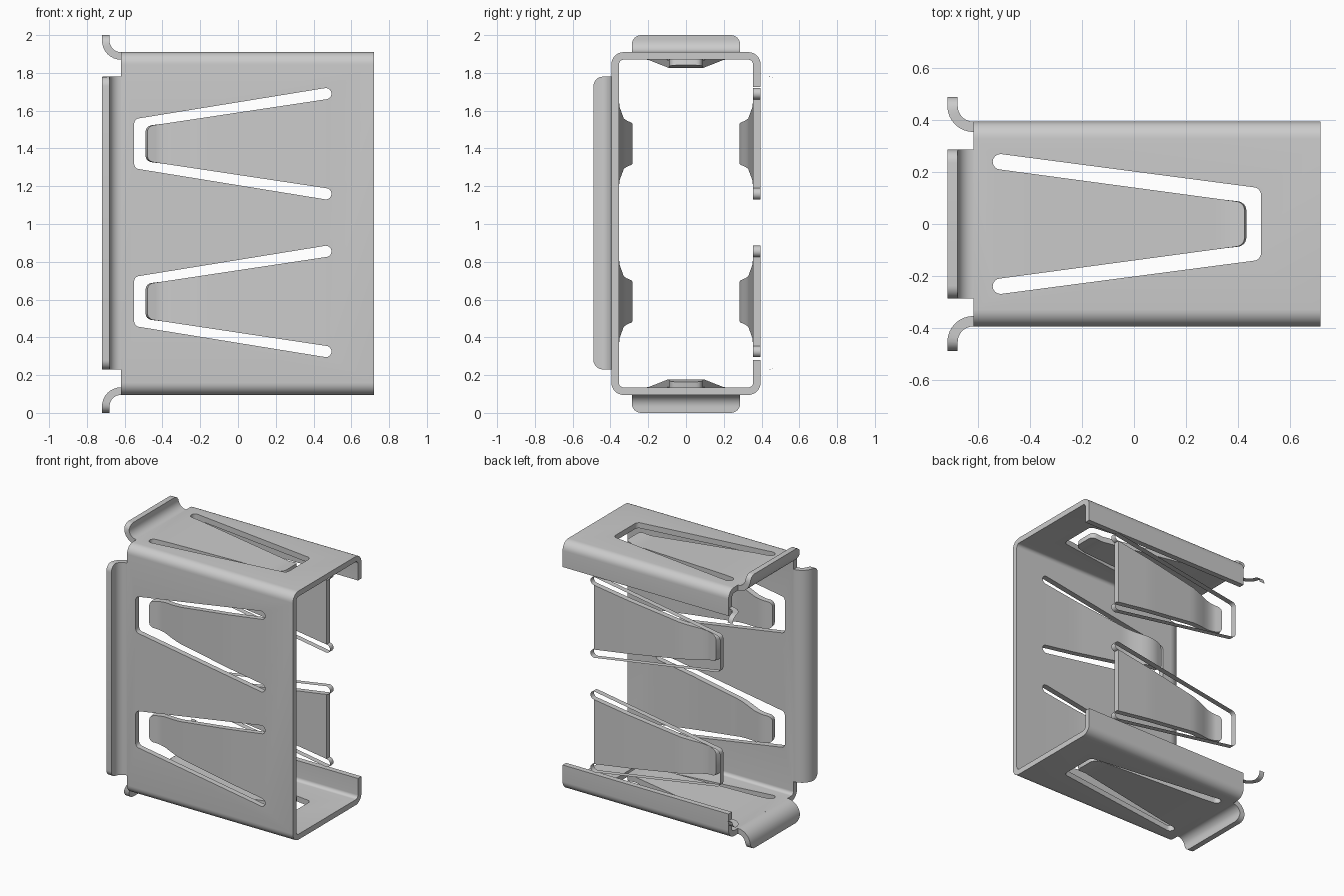
import bpy, bmesh
from math import sin, cos, pi, sqrt, hypot, radians

if "Cube" in bpy.data.objects:
    bpy.data.objects.remove(bpy.data.objects["Cube"])

T = 0.04                      # sheet thickness
Y, Z0, Z1 = 0.395, 0.095, 1.91  # shell outer limits
X0, X1 = -0.62, 0.72

# wall frames: (u along x, d depth inward from the outer face, v across)
def front(zc): return lambda u, d, v: (u, -Y + d, zc + v)
def back(zc): return lambda u, d, v: (u, Y - d, zc + v)
def top(u, d, v): return (u, v, Z1 - d)
def bottom(u, d, v): return (u, v, Z0 + d)

def make(name, verts, faces, smooth=True):
    bm = bmesh.new()
    vs = [bm.verts.new(v) for v in verts]
    for f in faces:
        bm.faces.new([vs[i] for i in f])
    bmesh.ops.recalc_face_normals(bm, faces=bm.faces)
    me = bpy.data.meshes.new(name)
    bm.to_mesh(me)
    bm.free()
    ob = bpy.data.objects.new(name, me)
    bpy.context.collection.objects.link(ob)
    if smooth:
        shade(ob)
    return ob

def shade(ob):
    bpy.ops.object.select_all(action='DESELECT')
    ob.select_set(True)
    bpy.context.view_layer.objects.active = ob
    bpy.ops.object.shade_smooth_by_angle(angle=radians(30))

def prism(name, ring, lo, hi, smooth=True):
    """Solid between two mapped copies of a closed outline."""
    n = len(ring)
    faces = [(i, (i + 1) % n, n + (i + 1) % n, n + i) for i in range(n)]
    faces += [tuple(range(n)), tuple(range(n, 2 * n))]
    return make(name, [lo(p) for p in ring] + [hi(p) for p in ring], faces, smooth)

def ribbon(name, path, frame, sides_only=False):
    """Bent sheet strip along stations (u, d, half width)."""
    verts, faces, n = [], [], len(path)
    s = 1 if path[1][0] < path[0][0] else -1
    for i, (u, d, w) in enumerate(path):
        a, b = path[max(i - 1, 0)], path[min(i + 1, n - 1)]
        tu, td = b[0] - a[0], b[1] - a[1]
        L = hypot(tu, td)
        nu, nd = s * td / L * T, -s * tu / L * T
        verts += [frame(u, d, w), frame(u, d, -w),
                  frame(u + nu, d + nd, -w), frame(u + nu, d + nd, w)]
    for i in range(n - 1):
        for k in ((1, 3) if sides_only else range(4)):
            a, b = 4 * i + k, 4 * i + (k + 1) % 4
            faces.append((a, b, b + 4, a + 4))
    if not sides_only:
        faces += [(0, 1, 2, 3), tuple(range(4 * n - 4, 4 * n))]
    return make(name, verts, faces)

def rounded(w, s, r):
    """Half width at distance s from an end with corner radius r."""
    return w if s >= r else w - r + sqrt(max(0, r * r - (r - s) ** 2))

# shell: open C section, extruded along x
def section(r):
    pts = []
    for cy, cz, a0, a1 in ((.33, .16, 0, -90), (-.33, .16, -90, -180),
                           (-.33, 1.845, 180, 90), (.33, 1.845, 90, 0)):
        for i in range(9):
            a = radians(a0 + (a1 - a0) * i / 8)
            pts.append((cy + r * cos(a), cz + r * sin(a)))
    return [(.33 + r, 0.28)] + pts + [(.33 + r, 1.725)]

shell = prism("shell", section(.065) + section(.025)[::-1],
              lambda p: (X0, p[0], p[1]), lambda p: (X1, p[0], p[1]), False)

# spring slots: tip end, tip half width, root end, root half width (outer and finger)
SIDE = dict(sgn=1, tip=-.55, wt=.135, root=.465, wr=.295, ftip=-.48, fwt=.093,
            prof=((0, 0), (.28, .003), (.72, .026), (.80, .045), (.87, .068),
                  (.93, .073), (1, .056)))
CAP = dict(sgn=-1, tip=-.49, wt=.142, root=.515, wr=.27, ftip=-.427, fwt=.083,
           prof=((0, 0), (.1, .002), (.86, .04), (.92, .043), (1, .03)))
R = 0.03

def slot_outline(c):
    """Outline from root, round the tip, back to root."""
    half = []
    for i in range(6):
        a = pi - i * pi / 10
        half.append((c['tip'] + R + R * cos(a), c['wt'] - R + R * sin(a)))
    for i in range(9):
        a = pi / 2 - i * pi / 8
        half.append((c['root'] + R * cos(a), c['wr'] - R + R * sin(a)))
    pts = [(u, -v) for u, v in half[::-1]] + half
    return [(c['sgn'] * u, v) for u, v in pts]

def finger(name, c, frame):
    u0, u1, w0 = c['root'], c['ftip'], c['wr'] - 2 * R
    fs = [i / 24 for i in range(23)] + [.94, .955, .97, .98, .99, .996, 1]
    path = []
    for f in fs:
        for (fa, da), (fb, db) in zip(c['prof'], c['prof'][1:]):
            if fa <= f <= fb:
                d = da + (db - da) * (f - fa) / (fb - fa)
        w = w0 + (c['fwt'] - w0) * f
        path.append((c['sgn'] * (u0 + (u1 - u0) * f), d,
                     rounded(w, (1 - f) * (u0 - u1), R)))
    ribbon(name, path, frame)

walls = [("front_upper", SIDE, front(1.425)), ("front_lower", SIDE, front(.59)),
         ("top", CAP, top), ("bottom", CAP, bottom)]
for name, c, fr in walls:
    cutter = prism(name + "_cutter", slot_outline(c),
                   lambda p: fr(p[0], -.05, p[1]), lambda p: fr(p[0], .1, p[1]), False)
    cutter.hide_render = True
    m = shell.modifiers.new(name, 'BOOLEAN')
    m.operation, m.solver, m.object = 'DIFFERENCE', 'EXACT', cutter
    bpy.context.view_layer.objects.active = shell
    bpy.ops.object.modifier_apply(modifier=m.name)
    bpy.data.objects.remove(cutter)
    finger(name + "_spring", c, fr)
shade(shell)

# back side: free springs with thin slot rims
for name, zc in (("back_upper", 1.425), ("back_lower", .59)):
    fr = back(zc)
    finger(name + "_spring", SIDE, fr)
    ring = slot_outline(SIDE)
    n = len(ring)
    make(name + "_slot_rim", [fr(u, d, v) for d in (0, T) for u, v in ring],
         [(i, i + 1, n + i + 1, n + i) for i in range(n - 1)])

# flared flanges at the mouth
def flange(name, frame, w, end, sides_only=False):
    pts = [(X0 + .002, 0)]
    pts += [(X0 - .06 * sin(i * pi / 16), -.06 + .06 * cos(i * pi / 16)) for i in range(9)]
    pts += [(X0 - .06, -.06 - (end - .06) * f) for f in (.3, .55, .75, .9, .97, 1)]
    ribbon(name, [(u, d, rounded(w, end + d, .05)) for u, d in pts], frame, sides_only)

flange("front_flange", front(1.005), .775, .095)
flange("top_flange", top, .287, .09)
flange("bottom_flange", bottom, .287, .095)
flange("back_flange_rim", back(1.005), .775, .095, True)
